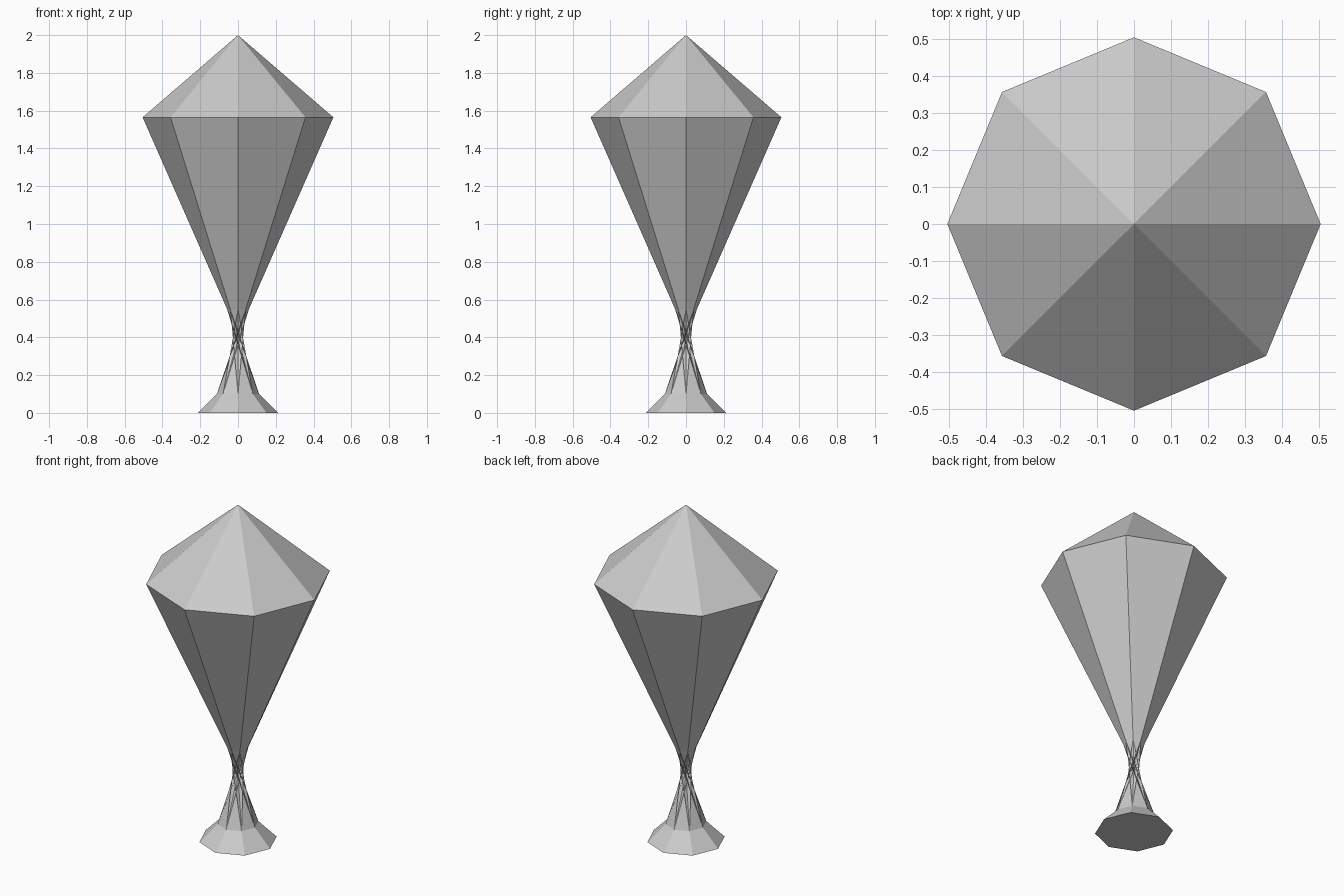
import bpy, bmesh, math

if "Cube" in bpy.data.objects:
    bpy.data.objects.remove(bpy.data.objects["Cube"])

N = 8


def ring(bm, r, z):
    return [bm.verts.new((r * math.cos(2 * math.pi * i / N),
                          r * math.sin(2 * math.pi * i / N), z)) for i in range(N)]


def bridge(bm, low, high):
    for i in range(N):
        j = (i + 1) % N
        bm.faces.new((low[i], low[j], high[j], high[i]))


def finish(bm, name):
    mesh = bpy.data.meshes.new(name)
    bm.to_mesh(mesh)
    bm.free()
    bpy.context.collection.objects.link(bpy.data.objects.new(name, mesh))


# Flared octagonal foot with closed underside
bm = bmesh.new()
floor, collar = ring(bm, 0.212, 0), ring(bm, 0.112, 0.10)
bm.faces.new(floor[::-1])
bridge(bm, floor, collar)
finish(bm, "foot")

# Neck: flat strips crossing through the axis to the opposite side
bm = bmesh.new()
low, high = ring(bm, 0.112, 0.10), ring(bm, 0.058, 0.55)
for i in range(N):
    j, k = (i + 1) % N, (i + N // 2) % N
    bm.faces.new((low[i], low[j], high[k], high[(k + 1) % N]))
finish(bm, "crossed_neck")

# Tapered body and pointed cap
bm = bmesh.new()
waist, rim = ring(bm, 0.058, 0.55), ring(bm, 0.505, 1.565)
bridge(bm, waist, rim)
tip = bm.verts.new((0, 0, 2))
for i in range(N):
    bm.faces.new((rim[i], rim[(i + 1) % N], tip))
finish(bm, "body")
